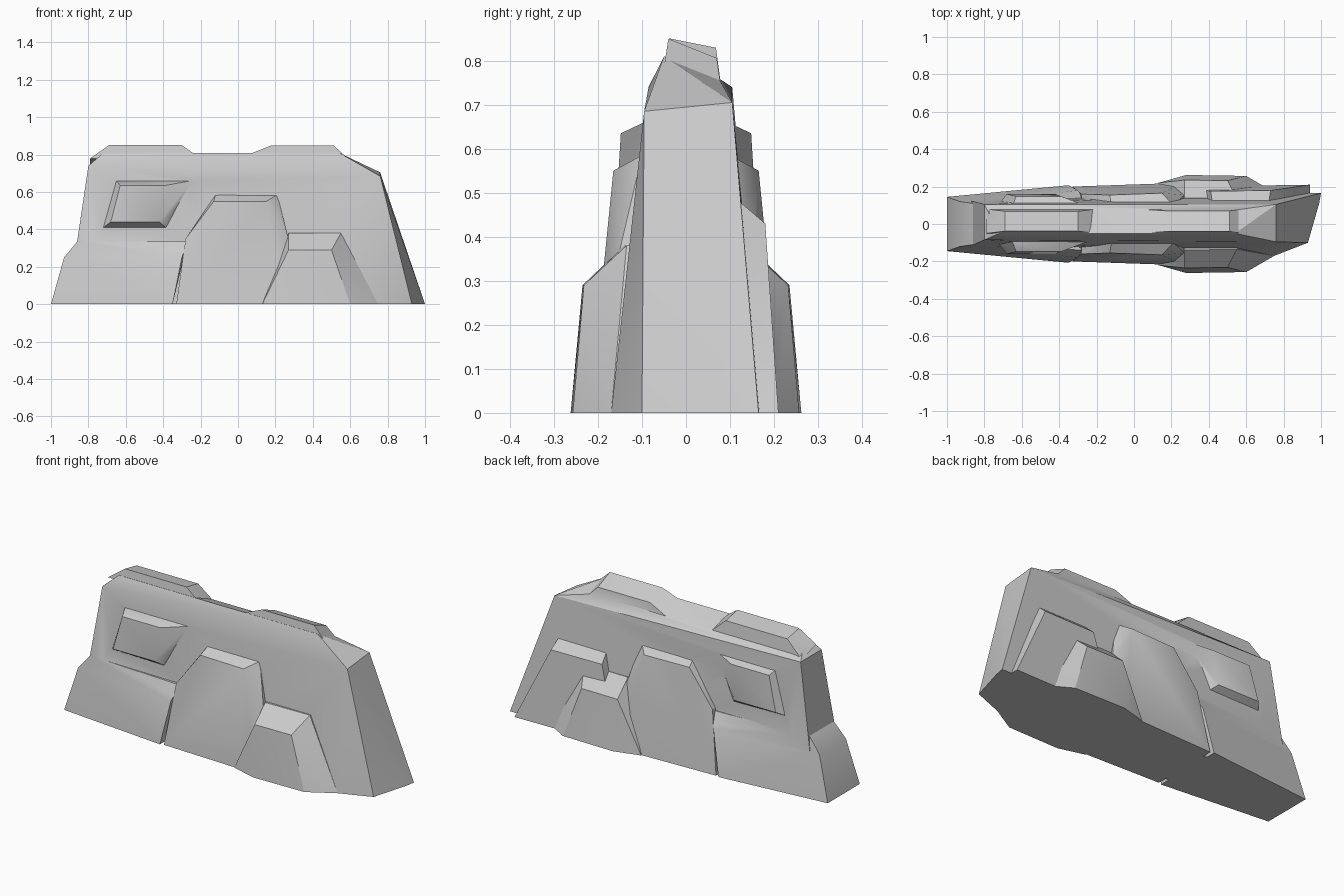
import bpy, bmesh

if "Cube" in bpy.data.objects:
    bpy.data.objects.remove(bpy.data.objects["Cube"])


def ring(x0, y0, x1, y1, z, dy=0, tilt=0, sides=(-1, 1)):
    """Four corners at one height: left and right ends, repeated front and back."""
    return [(x, s * y + dy, z + tilt * s * y)
            for x, y in ((x0, y0), (x1, y1)) for s in sides]


def chunk(name, pts):
    """Faceted piece of stone wrapped around its corner rings."""
    bm = bmesh.new()
    for p in pts:
        bm.verts.new(p)
    bmesh.ops.convex_hull(bm, input=bm.verts[:])
    junk = [v for v in bm.verts if not v.link_faces]
    bmesh.ops.delete(bm, geom=junk, context='VERTS')
    bmesh.ops.dissolve_limit(bm, angle_limit=0.02, verts=bm.verts[:], edges=bm.edges[:])
    bmesh.ops.recalc_face_normals(bm, faces=bm.faces[:])
    me = bpy.data.meshes.new(name)
    bm.to_mesh(me)
    bm.free()
    ob = bpy.data.objects.new(name, me)
    bpy.context.collection.objects.link(ob)
    return ob


# tapering main wall with sloped crest and a skewed right end
wall = chunk("rock_wall",
             ring(-.91, .135, .75, .17, 0)
             + [(.93, -.1, 0), (.99, .11, 0), (1, .165, 0)]
             + ring(-.8, .095, -.8, .095, .74, .01)
             + ring(.76, .1, .76, .1, .695, .005, .1)
             + ring(-.72, .062, .54, .062, .785, .012, -.4))

# stepped ledge around the left end
ledge = chunk("left_ledge",
              ring(-1, .145, -.35, .207, 0) + ring(-.93, .12, -.3, .18, .25)
              + ring(-.86, .11, -.27, .14, .335))

# central buttress
buttress = chunk("middle_buttress",
                 ring(-.33, .2, .25, .22, 0) + ring(-.28, .16, .27, .155, .35)
                 + ring(-.13, .155, .15, .165, .55) + ring(-.12, .1, .21, .1, .585))

# lower right bulge
bulge = chunk("right_bulge",
              ring(.13, .22, .75, .17, 0) + ring(.28, .262, .6, .257, 0)
              + ring(.27, .235, .5, .232, .29) + ring(.27, .14, .55, .135, .38))

# raised slab on the upper left, front and back
slab = chunk("upper_slab",
             ring(-.63, .148, -.39, .148, .635) + ring(-.68, .16, -.42, .16, .44)
             + ring(-.65, .095, -.25, .095, .66) + ring(-.72, .11, -.385, .12, .41))

# extra shelf on the back right only
back = (0, 1)
shelf = chunk("back_shelf",
              ring(.3, .2, .94, .21, 0, sides=back)
              + ring(.41, .175, .73, .18, .43, sides=back)
              + ring(.42, .11, .72, .11, .49, sides=back))

# two stones on the crest
left_stone = chunk("left_crest_stone",
                   ring(-.79, .065, -.2, .065, .76, .015, -.3)
                   + ring(-.69, .053, -.3, .053, .84, .015, -.2))
right_stone = chunk("right_crest_stone",
                    ring(.02, .065, .58, .065, .76, .015, -.4)
                    + ring(.18, .055, .51, .055, .828, .015, -.4))

# fuse the chunks into one skin
bpy.context.view_layer.objects.active = wall
for c in (ledge, buttress, bulge, slab, shelf, left_stone, right_stone):
    m = wall.modifiers.new("fuse", 'BOOLEAN')
    m.operation = 'UNION'
    m.solver = 'EXACT'
    m.object = c
    bpy.ops.object.modifier_apply(modifier=m.name)
    bpy.data.objects.remove(c)

bpy.ops.object.select_all(action='DESELECT')
wall.select_set(True)
bpy.ops.object.shade_smooth_by_angle(angle=0.45)
